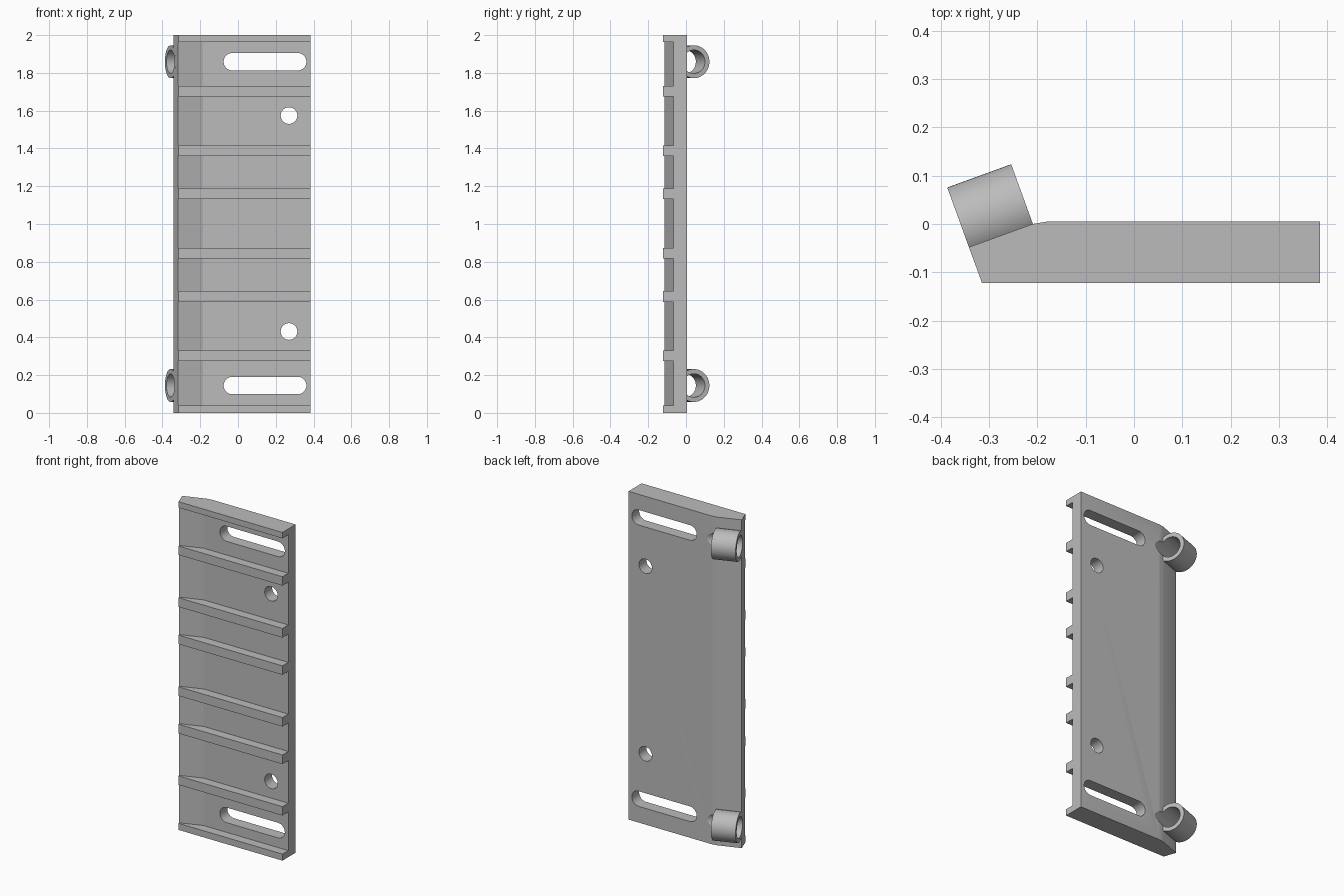
import bpy, bmesh, math
from mathutils import Matrix, Vector

if "Cube" in bpy.data.objects:
    bpy.data.objects.remove(bpy.data.objects["Cube"])

grey = bpy.data.materials.new("plain_grey")
grey.diffuse_color = (0.5, 0.5, 0.5, 1)
grey.use_nodes = True
grey.node_tree.nodes["Principled BSDF"].inputs["Base Color"].default_value = grey.diffuse_color

TILT = math.radians(20)
ALONG = Vector((math.cos(TILT), math.sin(TILT), 0))


def finish(name, bm):
    bmesh.ops.recalc_face_normals(bm, faces=bm.faces)
    mesh = bpy.data.meshes.new(name)
    bm.to_mesh(mesh)
    bm.free()
    mesh.materials.append(grey)
    ob = bpy.data.objects.new(name, mesh)
    bpy.context.collection.objects.link(ob)
    return ob


def prism(name, points, move):
    """Extrude a closed 3D outline along a vector."""
    bm = bmesh.new()
    face = bm.faces.new([bm.verts.new(p) for p in points])
    new = bmesh.ops.extrude_face_region(bm, geom=[face])["geom"]
    bmesh.ops.translate(bm, vec=move, verts=[v for v in new if isinstance(v, bmesh.types.BMVert)])
    return finish(name, bm)


def upright(name, section, z0, z1):
    return prism(name, [(x, y, z0) for x, y in section], (0, 0, z1 - z0))


def slot(name, x0, x1, z, r, n=16):
    """Round-ended cutter running through the plate along y."""
    pts = []
    for cx, start in ((x1, -math.pi / 2), (x0, math.pi / 2)):
        for i in range(n + (x0 != x1)):
            a = start + math.pi * i / n
            pts.append((cx + r * math.cos(a), -0.3, z + r * math.sin(a)))
    return prism(name, pts, (0, 0.6, 0))


def rod(name, center, r, length, n=64):
    """Cylinder lying along the tilted edge direction."""
    bm = bmesh.new()
    rot = Vector((0, 0, 1)).rotation_difference(ALONG).to_matrix().to_4x4()
    bmesh.ops.create_cone(bm, cap_ends=True, segments=n, radius1=r, radius2=r,
                          depth=length, matrix=Matrix.Translation(center) @ rot)
    return finish(name, bm)


def combine(body, tool, operation):
    mod = body.modifiers.new("cut", "BOOLEAN")
    mod.operation, mod.object, mod.solver = operation, tool, "EXACT"
    bpy.context.view_layer.objects.active = body
    bpy.ops.object.modifier_apply(modifier=mod.name)
    bpy.data.objects.remove(tool)


# Solid block with one bent edge
outline = [(0.385, -0.122), (0.385, 0.005), (-0.18, 0.005), (-0.21, 0.0),
           (-0.342, -0.048), (-0.315, -0.122)]
body = upright("ribbed_plate", outline, 0, 2)

# Recesses between the cross ribs
recess = [(-0.185, -0.066), (0.5, -0.066), (0.5, -0.3), (-0.5, -0.3), (-0.5, -0.181)]
gaps = [(0.04, 0.275), (0.329, 0.588), (0.644, 0.817), (0.872, 1.132),
        (1.187, 1.359), (1.415, 1.676), (1.73, 1.964)]
for z0, z1 in gaps:
    combine(body, upright("recess_cutter", recess, z0, z1), "DIFFERENCE")

# Mounting slots and round holes
for z in (0.145, 1.859):
    combine(body, slot("slot_cutter", -0.03, 0.316, z, 0.046), "DIFFERENCE")
for z in (0.431, 1.574):
    combine(body, slot("hole_cutter", 0.27, 0.27, z, 0.044), "DIFFERENCE")

# Hinge tubes sunk into the bent edge, bored right through
for z in (0.145, 1.859):
    center = Vector((-0.291, 0.018, z))
    combine(body, rod("hinge_tube", center, 0.087, 0.141), "UNION")
    combine(body, rod("bore_cutter", center, 0.062, 0.6), "DIFFERENCE")

# Smooth round walls, sharp edges
bpy.ops.object.select_all(action="DESELECT")
body.select_set(True)
bpy.context.view_layer.objects.active = body
bpy.ops.object.shade_smooth_by_angle(angle=math.radians(15))
